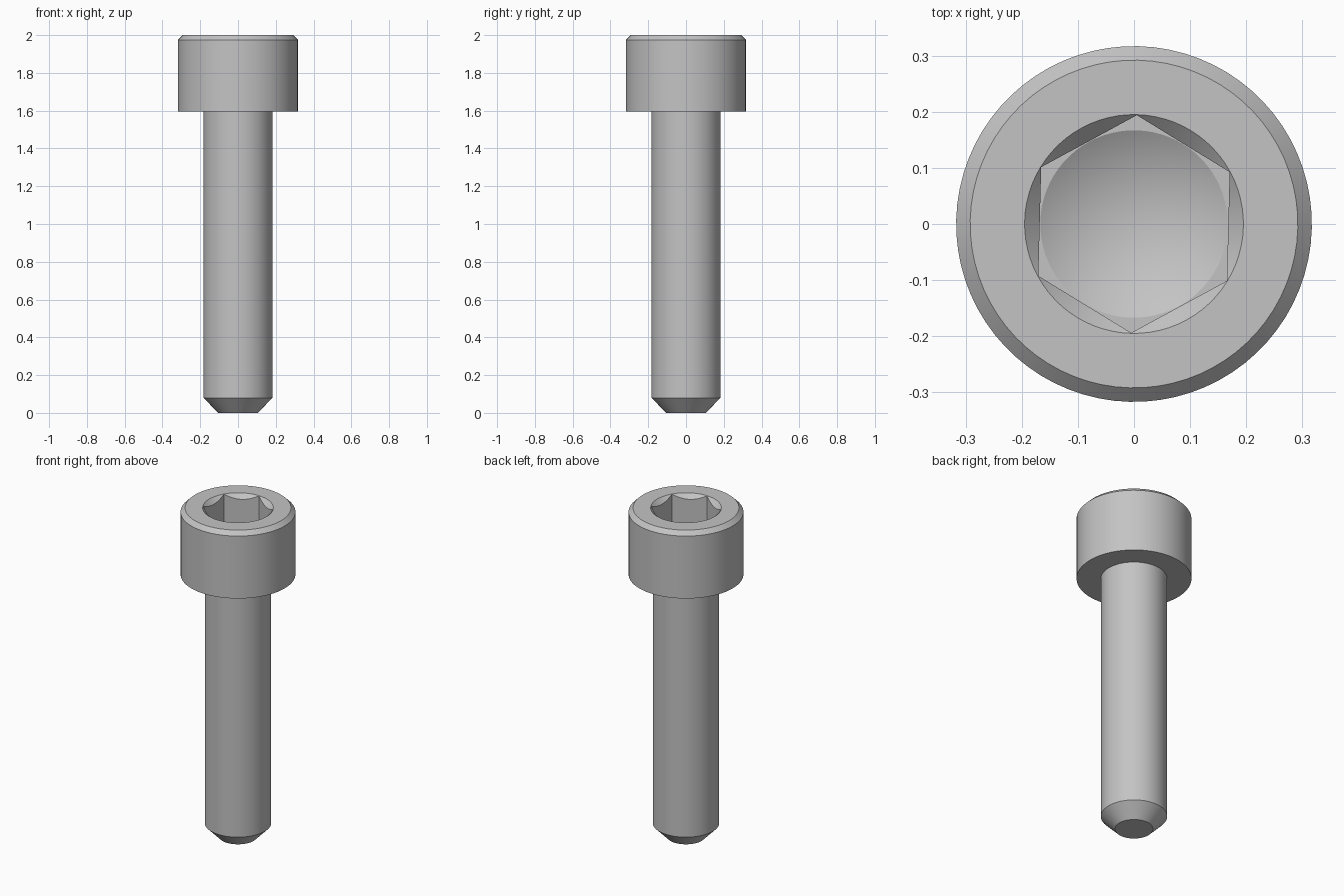
import bpy, bmesh, math

if "Cube" in bpy.data.objects:
    bpy.data.objects.remove(bpy.data.objects["Cube"], do_unlink=True)

SEGMENTS = 72
TURN = math.radians(-1.5)      # slight twist of the hex socket
SHANK_R, HEAD_R = 0.183, 0.317
UNDERSIDE, TOP = 1.595, 2.0
RIM_R, FLAT_R = 0.195, 0.168   # socket mouth radius, hex half-width
FLOOR = 1.8

steel = bpy.data.materials.new("grey steel")
steel.use_nodes = True
colour = (0.55, 0.55, 0.55, 1)
steel.diffuse_color = colour
steel.node_tree.nodes["Principled BSDF"].inputs["Base Color"].default_value = colour


def circle(radius, z):
    return lambda a: (radius, z)


def hex_radius(a):
    return FLAT_R / math.cos(a % (math.pi / 3) - math.pi / 6)


def hexagon(z):
    return lambda a: (hex_radius(a), z)


def socket_edge(a):
    """Where the conical lead-in meets the hex walls."""
    r = hex_radius(a)
    return r, TOP - (RIM_R - r)


def loft(name, rings, tip=None, close_start=False):
    """Skin a stack of rings, each giving (radius, height) at an angle."""
    bm = bmesh.new()
    loops = []
    for ring in rings:
        loop = []
        for i in range(SEGMENTS):
            a = 2 * math.pi * i / SEGMENTS
            r, z = ring(a)
            t = a + math.pi / 2 + TURN
            loop.append(bm.verts.new((r * math.cos(t), r * math.sin(t), z)))
        loops.append(loop)
    for low, high in zip(loops, loops[1:]):
        for i in range(SEGMENTS):
            j = (i + 1) % SEGMENTS
            bm.faces.new((low[i], low[j], high[j], high[i]))
    if close_start:
        bm.faces.new(loops[0][::-1])
    if tip is not None:
        point = bm.verts.new((0, 0, tip))
        for i in range(SEGMENTS):
            bm.faces.new((loops[-1][i], loops[-1][(i + 1) % SEGMENTS], point))
    mesh = bpy.data.meshes.new(name)
    bm.to_mesh(mesh)
    bm.free()
    mesh.materials.append(steel)
    obj = bpy.data.objects.new(name, mesh)
    bpy.context.collection.objects.link(obj)
    bpy.ops.object.select_all(action="DESELECT")
    obj.select_set(True)
    bpy.context.view_layer.objects.active = obj
    bpy.ops.object.shade_smooth_by_angle(angle=math.radians(25))
    return obj


# Shank with chamfered end
loft("shank", [circle(0.105, 0), circle(SHANK_R, 0.08), circle(SHANK_R, UNDERSIDE)],
     close_start=True)

# Head: underside, wall, chamfer, top face, hex socket and drilled cone
loft("socket_head", [
    circle(SHANK_R, UNDERSIDE), circle(HEAD_R, UNDERSIDE),
    circle(HEAD_R, TOP - 0.025), circle(0.292, TOP),
    circle(RIM_R, TOP), socket_edge,
    hexagon(FLOOR), circle(FLAT_R - 0.001, FLOOR)], tip=FLOOR - 0.097)
